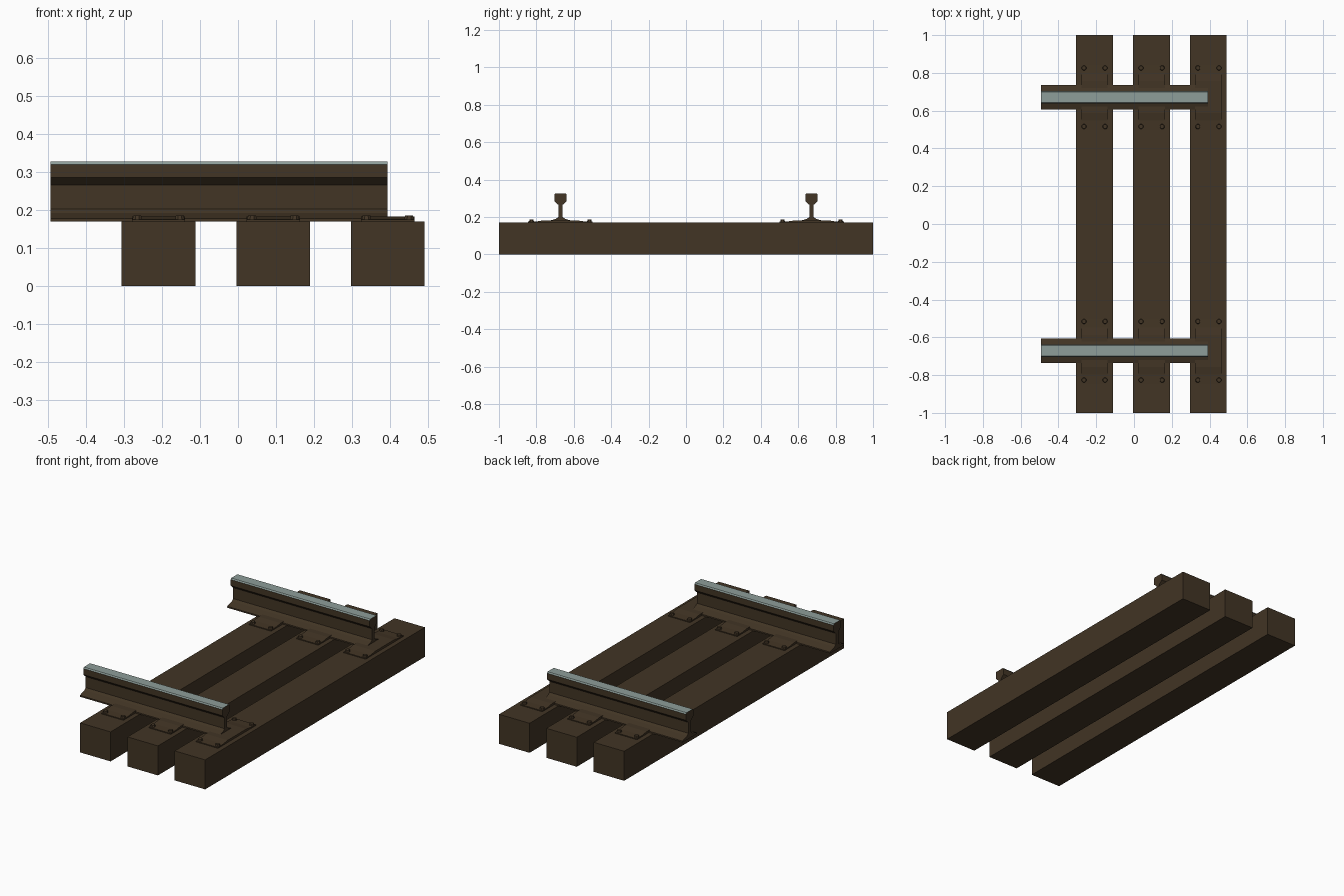
import bpy, bmesh, math
from mathutils import Matrix

if "Cube" in bpy.data.objects:
    bpy.data.objects.remove(bpy.data.objects["Cube"])


def material(name, rgb):
    m = bpy.data.materials.new(name)
    m.diffuse_color = (*rgb, 1)
    m.use_nodes = True
    m.node_tree.nodes["Principled BSDF"].inputs["Base Color"].default_value = m.diffuse_color
    return m


BROWN = material("weathered brown", (0.054, 0.035, 0.018))
STEEL = material("polished steel", (0.27, 0.34, 0.32))

TIE_X = (-0.209, 0.093, 0.394)
GAUGE = 0.671  # rail centre line distance from y = 0


def finish(name, bm, mats):
    bmesh.ops.recalc_face_normals(bm, faces=bm.faces)
    me = bpy.data.meshes.new(name)
    bm.to_mesh(me)
    bm.free()
    for m in mats:
        me.materials.append(m)
    ob = bpy.data.objects.new(name, me)
    bpy.context.collection.objects.link(ob)
    return ob


def extrude_x(name, half, x0, x1, yc, mats):
    """Sweep a mirrored half profile of (y, z) points along x."""
    pts = half + [(-y, z) for y, z in reversed(half)]
    bm = bmesh.new()
    a = [bm.verts.new((x0, yc + y, z)) for y, z in pts]
    b = [bm.verts.new((x1, yc + y, z)) for y, z in pts]
    n = len(pts)
    for i in range(n):
        j = (i + 1) % n
        bm.faces.new((a[i], a[j], b[j], b[i]))
    bm.faces.new(a)
    bm.faces.new(b)
    return finish(name, bm, mats)


# Half profiles from bottom to top
RAIL = [(0.065, 0.170), (0.065, 0.178), (0.022, 0.192), (0.011, 0.202),
        (0.011, 0.265), (0.033, 0.285), (0.033, 0.320), (0.028, 0.327)]
PLATE = [(0.173, 0.1695), (0.173, 0.175), (0.125, 0.177), (0.085, 0.183)]

# Wooden sleepers
for i, x in enumerate(TIE_X):
    bm = bmesh.new()
    bmesh.ops.create_cube(bm, size=1, matrix=Matrix.Translation((x, 0, 0.085))
                          @ Matrix.Diagonal((0.194, 2.0, 0.17, 1)))
    finish(f"sleeper_{i + 1}", bm, [BROWN])

for side, s in (("front", -1), ("back", 1)):
    # Rail with a polished running surface
    rail = extrude_x(f"rail_{side}", RAIL, -0.493, 0.393, s * GAUGE, [BROWN, STEEL])
    for p in rail.data.polygons:
        p.material_index = int(p.center.z > 0.321)

    for i, x in enumerate(TIE_X):
        # Base plate under the rail
        extrude_x(f"base_plate_{side}_{i + 1}", PLATE, x - 0.07, x + 0.07,
                  s * (GAUGE + 0.001), [BROWN])
        # Bolt heads in the plate corners
        bm = bmesh.new()
        for dx in (-0.056, 0.056):
            for dy in (-0.155, 0.155):
                bmesh.ops.create_cone(
                    bm, cap_ends=True, segments=8, radius1=0.0145, radius2=0.011, depth=0.014,
                    matrix=Matrix.Translation((x + dx, s * GAUGE + dy, 0.179))
                    @ Matrix.Rotation(math.pi / 8, 4, 'Z'))
        finish(f"bolts_{side}_{i + 1}", bm, [BROWN])
